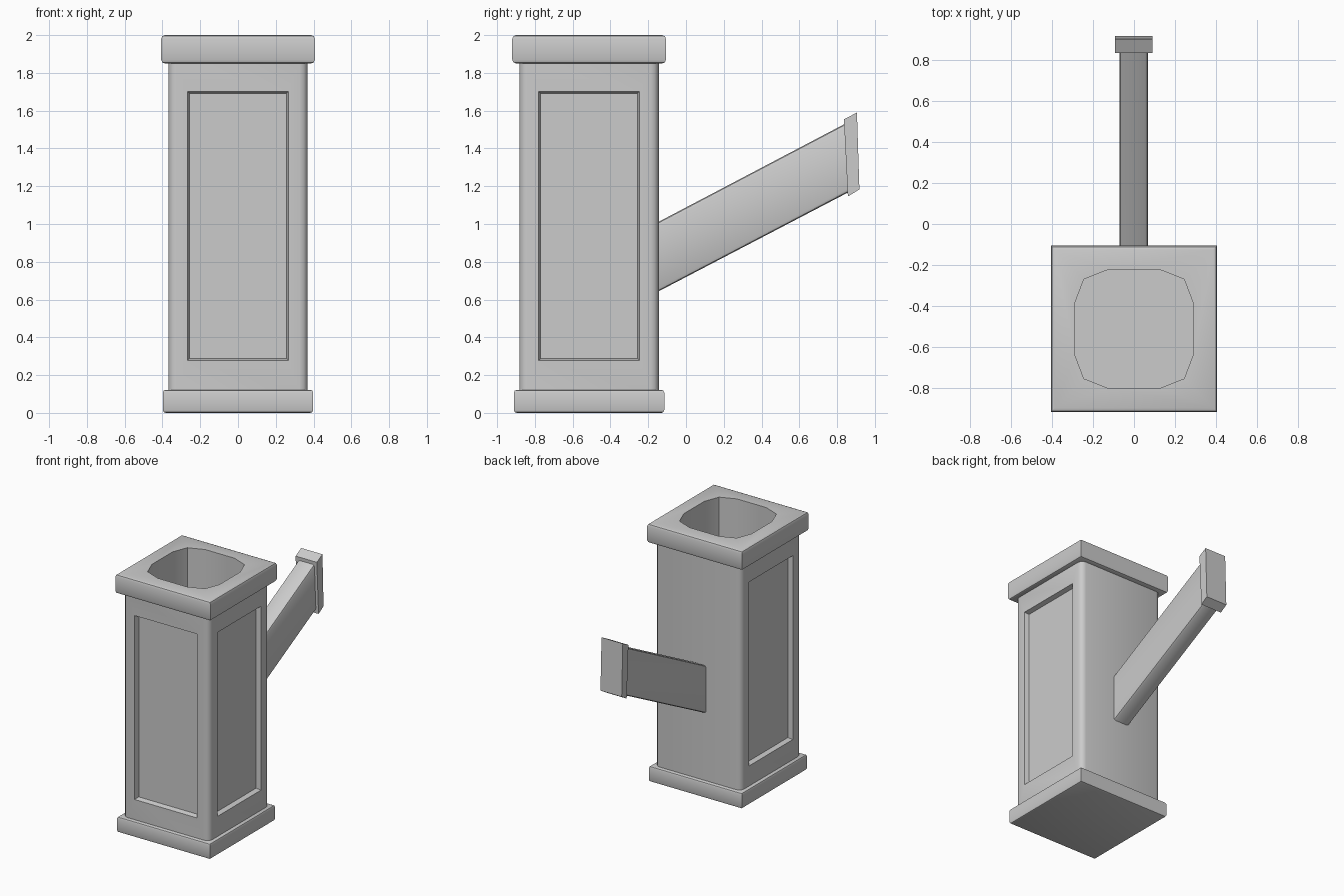
import bpy, bmesh
from mathutils import Vector

if "Cube" in bpy.data.objects:
    bpy.data.objects.remove(bpy.data.objects["Cube"])

CY = -0.513  # centre of the pillar in y


def finish(bm, name, smooth=True):
    bmesh.ops.recalc_face_normals(bm, faces=bm.faces[:])
    me = bpy.data.meshes.new(name)
    bm.to_mesh(me)
    bm.free()
    ob = bpy.data.objects.new(name, me)
    bpy.context.collection.objects.link(ob)
    return ob


def prism(name, ring_a, ring_b, bevel=0.0, segs=2, pick=None):
    """Join two matching rings of points; bevel the edges chosen by pick(direction, midpoint)."""
    bm = bmesh.new()
    a = [bm.verts.new(p) for p in ring_a]
    b = [bm.verts.new(p) for p in ring_b]
    n = len(a)
    bm.faces.new(a)
    bm.faces.new(b)
    for i in range(n):
        bm.faces.new((a[i], a[(i + 1) % n], b[(i + 1) % n], b[i]))
    if bevel:
        edges = [e for e in bm.edges
                 if pick((e.verts[1].co - e.verts[0].co).normalized())]
        bmesh.ops.bevel(bm, geom=edges, offset=bevel, segments=segs,
                        profile=0.5, affect='EDGES', clamp_overlap=True)
    return finish(bm, name)


def square(h, z):
    return [(-h, CY - h, z), (h, CY - h, z), (h, CY + h, z), (-h, CY + h, z)]


def vertical(d):
    return abs(d.z) > 0.9


def horizontal(d):
    return abs(d.z) < 0.1


def cut(ob, cutter):
    m = ob.modifiers.new("cut", 'BOOLEAN')
    m.operation = 'DIFFERENCE'
    m.solver = 'EXACT'
    m.object = cutter
    bpy.context.view_layer.objects.active = ob
    bpy.ops.object.modifier_apply(modifier=m.name)


def smooth(ob):
    bpy.ops.object.select_all(action='DESELECT')
    ob.select_set(True)
    bpy.context.view_layer.objects.active = ob
    bpy.ops.object.shade_smooth_by_angle(angle=0.53)


# Pillar body, base plinth and top rim
body = prism("pillar_body", square(0.369, 0.11), square(0.369, 1.85), 0.042, 3, vertical)
base = prism("base_plinth", square(0.398, 0.0), square(0.398, 0.122), 0.015, 2, horizontal)
rim = prism("top_rim", square(0.407, 1.85), square(0.407, 2.0), 0.02, 2, horizontal)

# Recessed panels on the front and both sides, with slightly sloped borders
cutters = []
for dx, dy in ((0, -1), (1, 0), (-1, 0)):
    out, side = Vector((dx, dy, 0)), Vector((-dy, dx, 0))

    def panel(dist, half, grow):
        c = Vector((0, CY, 0)) + out * dist
        return [c + side * s * half + Vector((0, 0, z))
                for s, z in ((-1, 0.278 - grow), (1, 0.278 - grow),
                             (1, 1.702 + grow), (-1, 1.702 + grow))]
    c = prism("panel_cutter", panel(0.334, 0.257, -0.01), panel(0.404, 0.277, 0.01))
    cut(body, c)
    cutters.append(c)

# Rounded-square well through the rim and down the body
corner = [(0.29, 0.125), (0.245, 0.243), (0.125, 0.29)]
outline = []
for sx, sy in ((1, 1), (-1, 1), (-1, -1), (1, -1)):
    pts = corner if sx * sy > 0 else corner[::-1]
    outline += [(sx * x, CY + sy * y) for x, y in pts]
well = prism("well_cutter", [(x, y, 0.2) for x, y in outline],
             [(x, y, 2.1) for x, y in outline])
cut(body, well)
cut(rim, well)
cutters.append(well)
for c in cutters:
    bpy.data.objects.remove(c, do_unlink=True)

# Sloping arm rising from the back face, long edges rounded
side_arm = [(-0.19, 0.62), (0.86, 1.168), (0.86, 1.54), (-0.19, 0.988)]
arm = prism("sloping_arm", [(-0.072, y, z) for y, z in side_arm],
            [(0.068, y, z) for y, z in side_arm], 0.018, 2,
            lambda d: d.y * d.z > 0.2 and abs(d.x) < 0.1)

# Tilted block on the end of the arm
side_end = [(0.857, 1.146), (0.918, 1.183), (0.905, 1.59), (0.836, 1.554)]
end = prism("arm_end_block", [(-0.092, y, z) for y, z in side_end],
            [(0.09, y, z) for y, z in side_end])

for ob in (body, base, rim, arm, end):
    smooth(ob)
